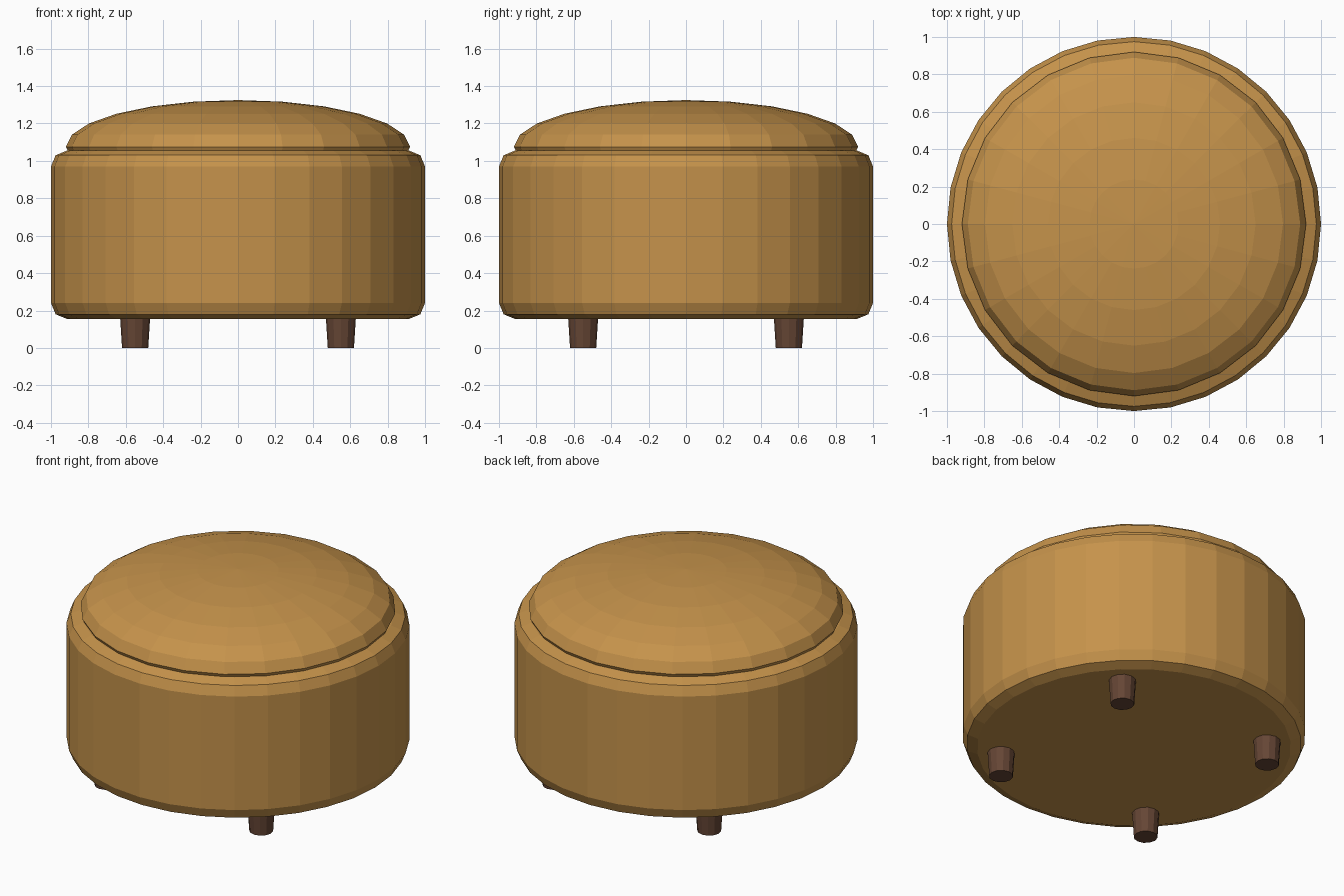
import bpy

if "Cube" in bpy.data.objects:
    bpy.data.objects.remove(bpy.data.objects["Cube"])


def material(name, rgb):
    mat = bpy.data.materials.new(name)
    mat.diffuse_color = (*rgb, 1)
    mat.use_nodes = True
    mat.node_tree.nodes["Principled BSDF"].inputs["Base Color"].default_value = mat.diffuse_color
    return mat


def finish(name, mat):
    obj = bpy.context.object
    obj.name = name
    obj.data.materials.append(mat)
    return obj


fabric = material("ochre_fabric", (0.56, 0.29, 0.07))
wood = material("dark_wood", (0.13, 0.06, 0.035))

# Round padded base with a two-step bevel on both rims
bpy.ops.mesh.primitive_cylinder_add(vertices=32, radius=1, depth=0.9,
                                    location=(0, 0, 0.605))
base = finish("base", fabric)
bevel = base.modifiers.new("rim_bevel", "BEVEL")
bevel.width = 0.085
bevel.segments = 2
bevel.limit_method = "ANGLE"
bevel.angle_limit = 1.0

# Domed cushion: flattened sphere sunk into the base
bpy.ops.mesh.primitive_uv_sphere_add(segments=24, ring_count=12, radius=1,
                                     location=(0, 0, 1.075))
cushion = finish("cushion", fabric)
cushion.scale = (0.92, 0.92, 0.25)

# Four tapered feet
for side, x in (("left", -0.55), ("right", 0.55)):
    for end, y in (("front", -0.55), ("back", 0.55)):
        bpy.ops.mesh.primitive_cone_add(vertices=12, radius1=0.07, radius2=0.08,
                                        depth=0.16, location=(x, y, 0.08))
        finish(f"{end}_{side}_foot", wood)
